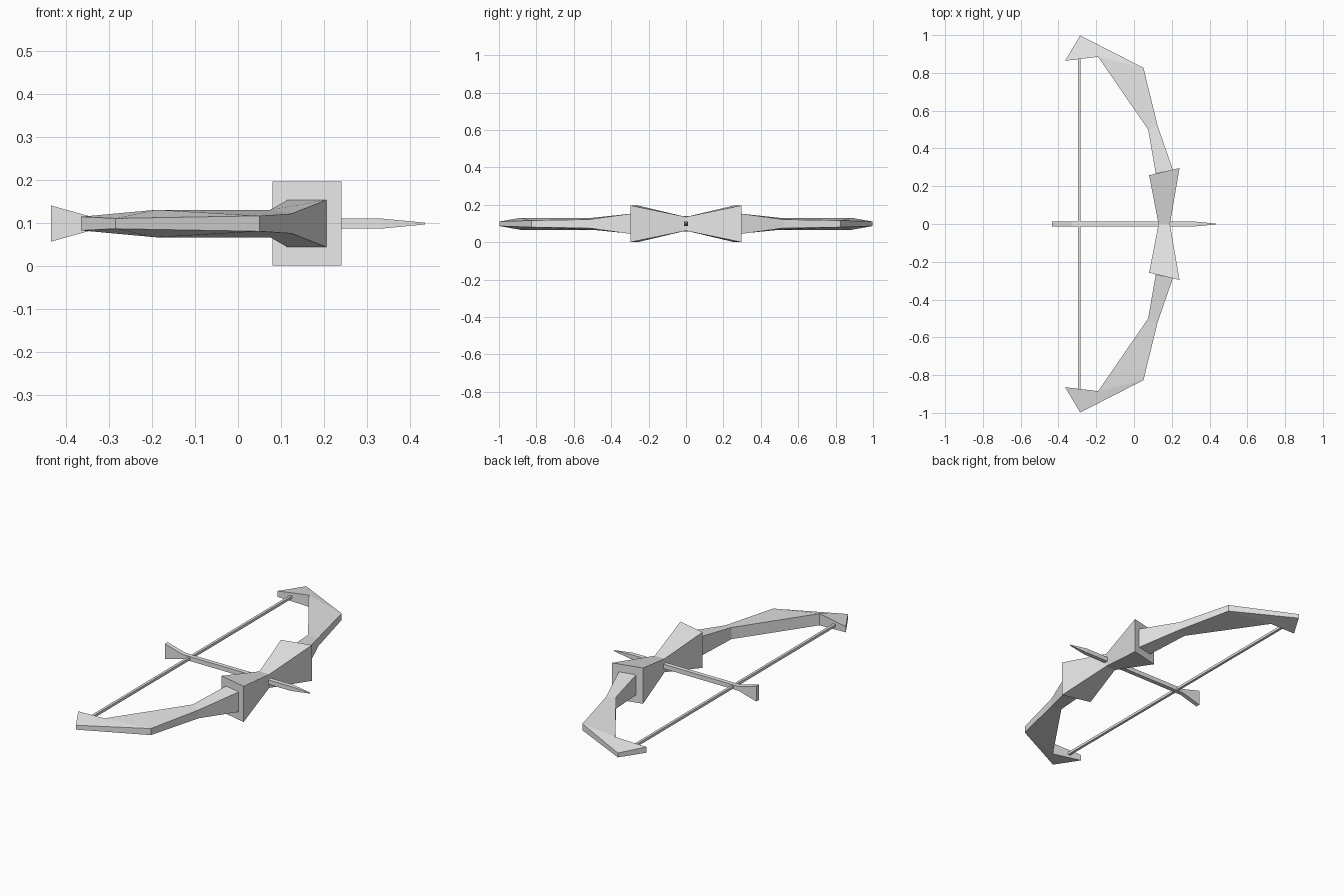
import bpy, bmesh

if "Cube" in bpy.data.objects:
    bpy.data.objects.remove(bpy.data.objects["Cube"], do_unlink=True)

ZC = 0.098  # height of the bow's middle plane

grey = bpy.data.materials.new("plain grey")
grey.use_nodes = True
grey.diffuse_color = (0.8, 0.8, 0.8, 1)
grey.node_tree.nodes["Principled BSDF"].inputs["Base Color"].default_value = (0.8, 0.8, 0.8, 1)


def loft(name, sections):
    """Skin four-cornered sections; each is two (x, y, half_height) edges."""
    bm = bmesh.new()
    rings = []
    for (xa, ya, ha), (xb, yb, hb) in sections:
        corners = [(xa, ya, ZC - ha), (xb, yb, ZC - hb), (xb, yb, ZC + hb), (xa, ya, ZC + ha)]
        rings.append([bm.verts.new(c) for c in corners])
    for r, s in zip(rings, rings[1:]):
        for i in range(4):
            j = (i + 1) % 4
            bm.faces.new((r[i], r[j], s[j], s[i]))
    bm.faces.new(rings[0])
    bm.faces.new(rings[-1][::-1])
    bmesh.ops.recalc_face_normals(bm, faces=bm.faces)
    mesh = bpy.data.meshes.new(name)
    bm.to_mesh(mesh)
    bm.free()
    mesh.materials.append(grey)
    obj = bpy.data.objects.new(name, mesh)
    bpy.context.collection.objects.link(obj)
    return obj


def flip(sections):
    return [[(x, -y, h) for x, y, h in s] for s in sections]


# Limbs: inner and outer edge at each station, from grip to hooked tip
limb = [
    [(0.115, 0.268, 0.055), (0.206, 0.287, 0.055)],
    [(0.075, 0.50, 0.032), (0.125, 0.52, 0.023)],
    [(-0.19, 0.885, 0.032), (0.05, 0.827, 0.018)],
    [(-0.365, 0.864, 0.016), (-0.285, 0.998, 0.012)],
]
loft("left_limb", limb)
loft("right_limb", flip(limb))

# Grip: two flared blocks meeting at a narrow waist
end = [[(0.08, 0.258, 0.098), (0.241, 0.296, 0.098)]]
waist = [[(0.13, 0.0, 0.037), (0.19, 0.0, 0.037)]]
loft("grip", end + waist + flip(end))

# Bowstring
loft("bowstring", [[(-0.297, y, 0.007), (-0.283, y, 0.007)] for y in (-0.88, 0.88)])

# Arrow: tall fletching, square shaft, tapered point
arrow = [(-0.435, 0.012, 0.042), (-0.327, 0.012, 0.012), (0.33, 0.012, 0.012), (0.435, 0.002, 0.002)]
loft("arrow", [[(x, -w, h), (x, w, h)] for x, w, h in arrow])
